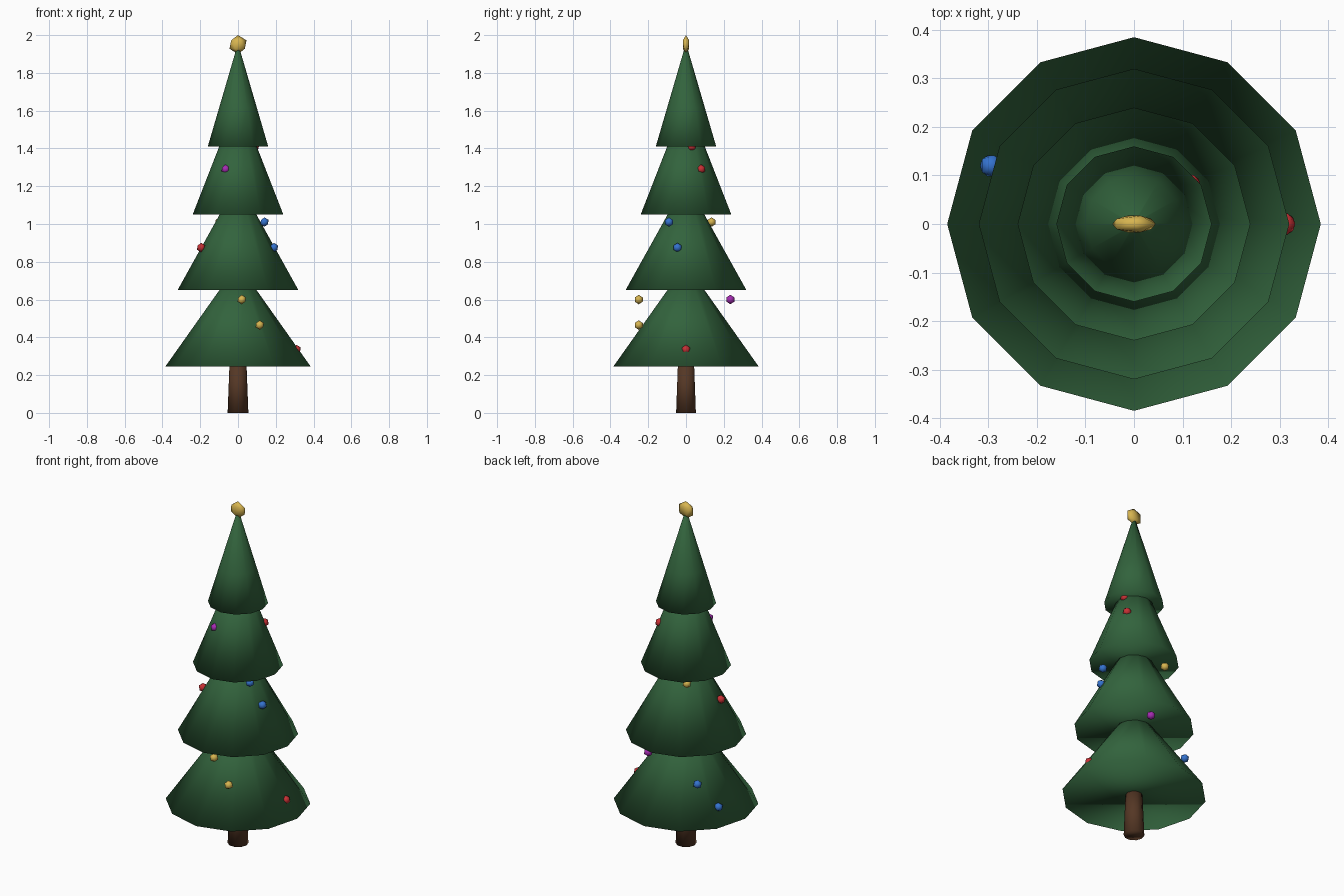
import bpy
import bmesh
import math
from mathutils import Matrix

cube = bpy.data.objects.get("Cube")
if cube:
    bpy.data.objects.remove(cube, do_unlink=True)


def make_material(name, color):
    mat = bpy.data.materials.new(name)
    mat.use_nodes = True
    rgba = (*color, 1.0)
    mat.diffuse_color = rgba
    mat.node_tree.nodes["Principled BSDF"].inputs["Base Color"].default_value = rgba
    return mat


MATS = {
    "green": make_material("pine green", (0.032, 0.125, 0.046)),
    "brown": make_material("bark brown", (0.09, 0.038, 0.018)),
    "gold": make_material("gold", (0.68, 0.46, 0.08)),
    "red": make_material("red", (0.58, 0.03, 0.035)),
    "blue": make_material("blue", (0.035, 0.17, 0.62)),
    "purple": make_material("purple", (0.38, 0.025, 0.45)),
}


def finish(bm, name, color):
    """Turn a bmesh into a smooth shaded object of one colour."""
    bmesh.ops.recalc_face_normals(bm, faces=bm.faces)
    for face in bm.faces:
        face.smooth = True
    mesh = bpy.data.meshes.new(name)
    bm.to_mesh(mesh)
    bm.free()
    mesh.materials.append(MATS[color])
    obj = bpy.data.objects.new(name, mesh)
    bpy.context.collection.objects.link(obj)
    return obj


def lathe(name, color, profile, sides):
    """Stack rings of (radius, height), closed at both ends."""
    bm = bmesh.new()
    rings = []
    for radius, z in profile:
        ring = []
        for i in range(sides):
            a = math.tau * i / sides
            ring.append(bm.verts.new((radius * math.cos(a), radius * math.sin(a), z)))
        rings.append(ring)
    for low, high in zip(rings, rings[1:]):
        for i in range(sides):
            j = (i + 1) % sides
            bm.faces.new((low[i], low[j], high[j], high[i]))
    bm.faces.new(rings[0][::-1])
    bm.faces.new(rings[-1])
    return finish(bm, name, color)


def gem(name, color, radius, location, depth=1.0):
    """Twenty-sided ball, optionally flattened front to back."""
    bm = bmesh.new()
    bmesh.ops.create_icosphere(bm, subdivisions=1, radius=radius,
                               matrix=Matrix.Diagonal((1, depth, 1, 1)))
    obj = finish(bm, name, color)
    obj.location = location
    return obj


# Trunk
lathe("trunk", "brown", [(0.055, 0), (0.045, 0.26)], 10)

# Foliage tiers, each reaching a little into the one above
lathe("tier_bottom", "green", [(0.385, 0.245), (0.07, 0.69)], 12)
lathe("tier_lower_middle", "green", [(0.32, 0.65), (0.075, 1.09)], 12)
lathe("tier_upper_middle", "green", [(0.24, 1.05), (0.08, 1.46)], 12)
lathe("tier_top", "green", [(0.16, 1.41), (0.1, 1.615), (0.005, 1.94)], 12)

# Ornament on the tip
gem("tip_ornament", "gold", 0.05, (0, 0, 1.95), 0.4)

# Baubles
BAUBLES = [
    ("red", 0.31, 0, 0.335),
    ("blue", -0.295, 0.12, 0.335),
    ("gold", 0.115, -0.25, 0.465),
    ("blue", -0.2, 0.18, 0.465),
    ("gold", 0.02, -0.25, 0.6),
    ("purple", 0.08, 0.235, 0.6),
    ("red", -0.195, -0.045, 0.875),
    ("blue", 0.19, -0.045, 0.875),
    ("blue", 0.14, -0.09, 1.01),
    ("gold", -0.1, 0.135, 1.01),
    ("purple", -0.065, -0.12, 1.29),
    ("red", 0.115, 0.08, 1.29),
    ("red", 0.09, 0.03, 1.41),
]
for n, (color, x, y, z) in enumerate(BAUBLES, 1):
    gem(f"bauble_{n}", color, 0.025, (x, y, z))
